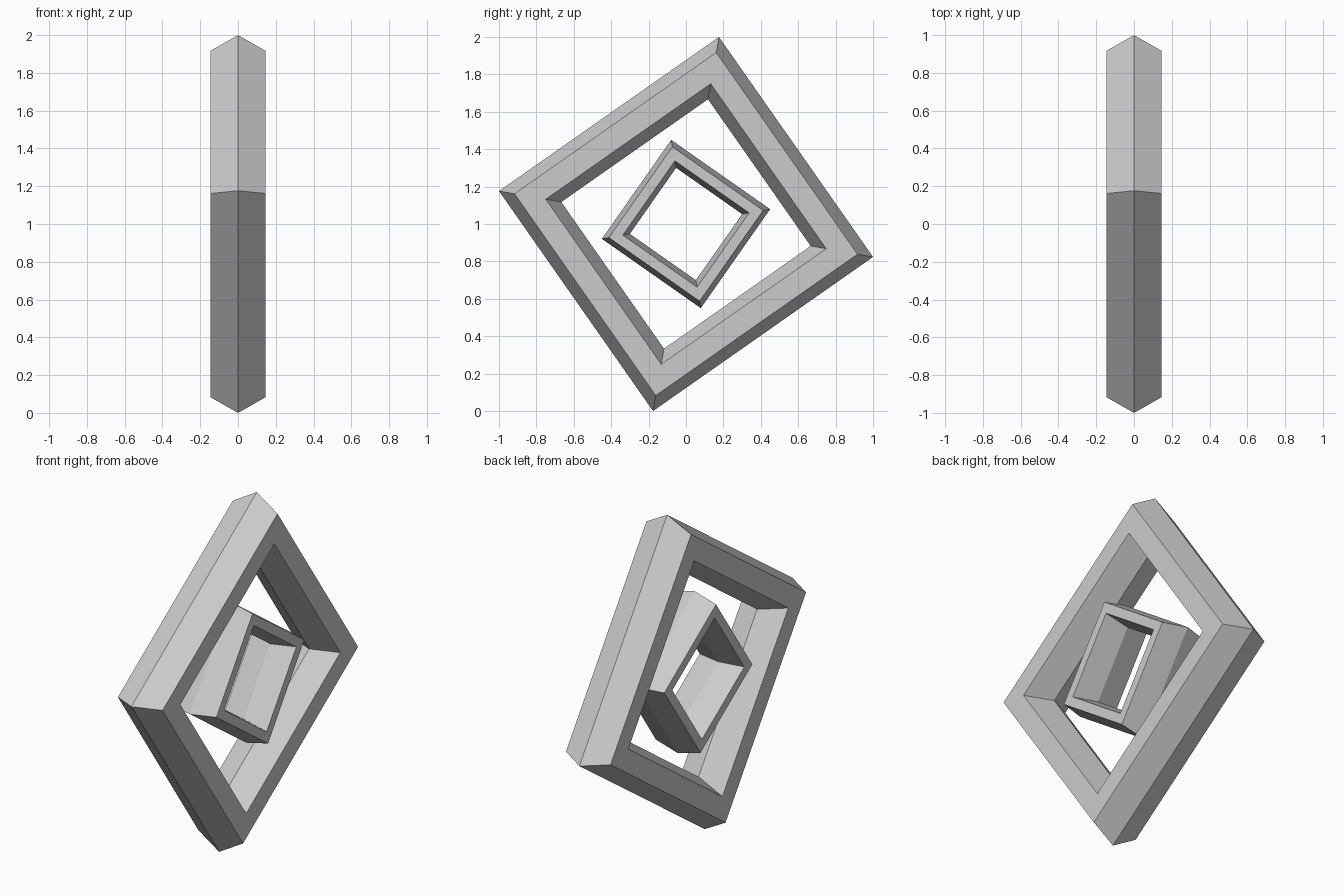
import bpy
from math import radians, cos
from mathutils import Matrix

if "Cube" in bpy.data.objects:
    bpy.data.objects.remove(bpy.data.objects["Cube"])

# Outer ridge corner tilted by 10 degrees reaches exactly 1 unit from the centre
TILT = radians(10)
MINOR_RATIO = 0.2
MAJOR = 1 / cos(TILT) / (1 + MINOR_RATIO)


def square_ring(name, radial, tilt):
    """Four-sided ring with a hexagonal section, its axis along x."""
    bpy.ops.mesh.primitive_torus_add(
        major_segments=4, minor_segments=6,
        major_radius=MAJOR, minor_radius=MAJOR * MINOR_RATIO)
    ring = bpy.context.object
    ring.name = name
    ring.data.transform(
        Matrix.Rotation(tilt, 4, 'X')
        @ Matrix.Rotation(radians(90), 4, 'Y')
        @ Matrix.Diagonal((radial, radial, 1, 1)))
    ring.location = (0, 0, 1)
    return ring


# Large frame, and the small frame inside it: same depth, opposite tilt
square_ring("outer_frame", 1.0, -TILT)
square_ring("inner_frame", 0.45, TILT)
